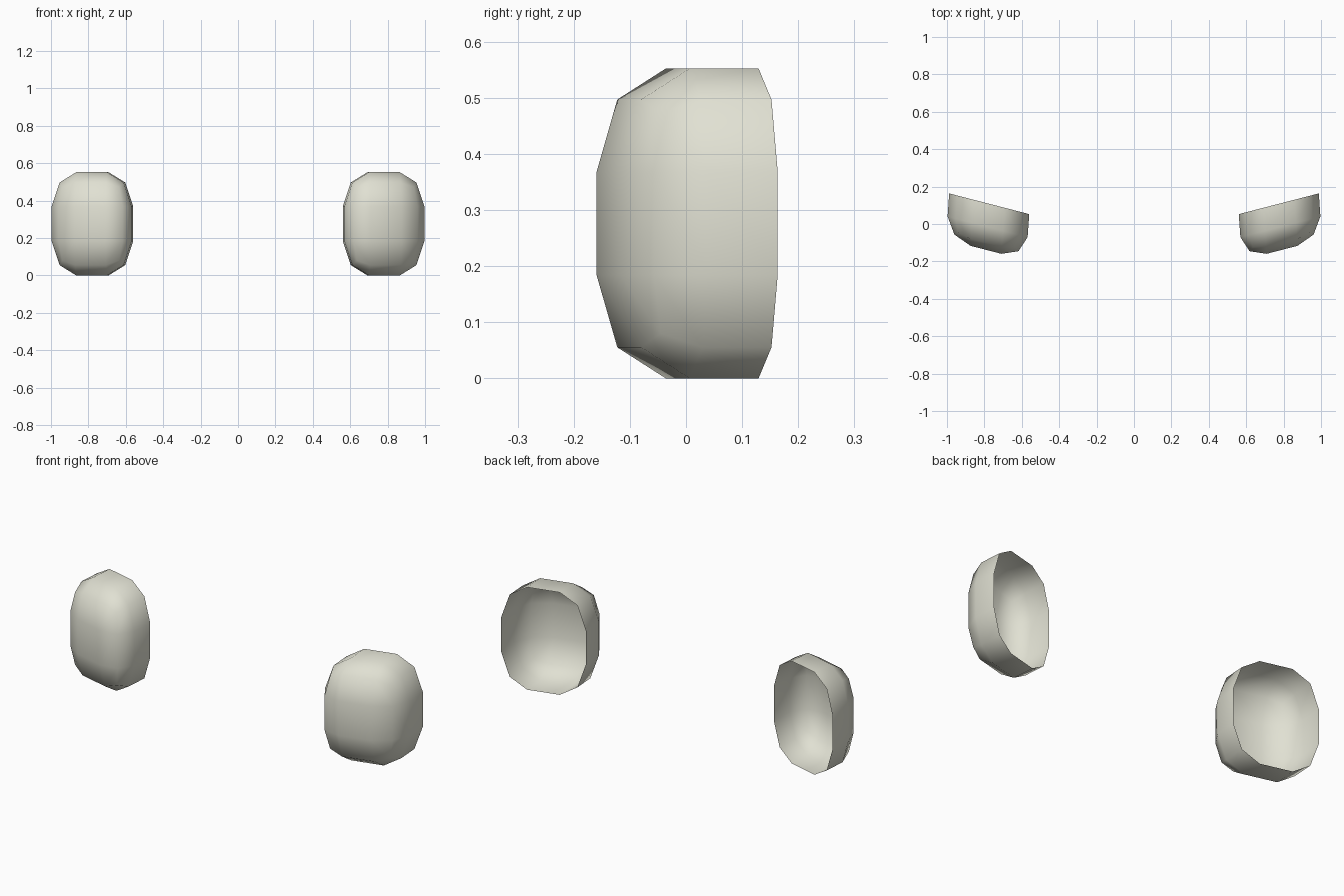
import bpy, bmesh, math
from mathutils import Vector

cube = bpy.data.objects.get("Cube")
if cube:
    bpy.data.objects.remove(cube, do_unlink=True)

# Pale ivory used for both shells
ivory = bpy.data.materials.new("ivory")
ivory.use_nodes = True
ivory.diffuse_color = (0.75, 0.75, 0.65, 1)
ivory.node_tree.nodes["Principled BSDF"].inputs["Base Color"].default_value = (0.75, 0.75, 0.65, 1)

HALF = Vector((0.221, 0.182, 0.276))    # half width, depth, height
INNER = Vector((0.385, 0.333, 0.333))   # inner grid lines as a share of the half size
ROUND = {1: 1.0, 2: 0.8, 3: 0.71}       # pull-in for face, edge and corner points
ANGLE = math.radians(14.5)
CENTRE = Vector((0.774, 0.11, 0.276))   # middle of the open rim
ACROSS = Vector((math.cos(ANGLE), math.sin(ANGLE), 0))
FORWARD = Vector((math.sin(ANGLE), -math.cos(ANGLE), 0))


def place(co, side):
    """Round a point of the gridded cube, then slant and turn it into place."""
    outer = [abs(c) > 0.9 for c in co]
    pull = ROUND[sum(outer)]
    u, d, h = [math.copysign(pull if outer[i] else INNER[i], co[i]) * HALF[i]
               for i in range(3)]
    d = 0.0625 - d
    u -= 0.185 * d
    p = CENTRE + ACROSS * u + FORWARD * d + Vector((0, 0, h))
    return Vector((p.x * side, p.y, p.z))


def make_shell(name, side):
    bm = bmesh.new()
    bmesh.ops.create_cube(bm, size=2)
    bmesh.ops.subdivide_edges(bm, edges=bm.edges[:], cuts=2, use_grid_fill=True)
    # Open the back, leaving a twelve-sided rim
    back = [v for v in bm.verts if v.co.y > 0.9]
    bmesh.ops.delete(bm, geom=back, context='VERTS')
    for v in bm.verts:
        v.co = place(v.co, side)
    if side < 0:
        bmesh.ops.reverse_faces(bm, faces=bm.faces[:])
    for f in bm.faces:
        f.smooth = True
    mesh = bpy.data.meshes.new(name)
    bm.to_mesh(mesh)
    bm.free()
    mesh.materials.append(ivory)
    obj = bpy.data.objects.new(name, mesh)
    bpy.context.collection.objects.link(obj)


make_shell("left_shell", 1)
make_shell("right_shell", -1)
